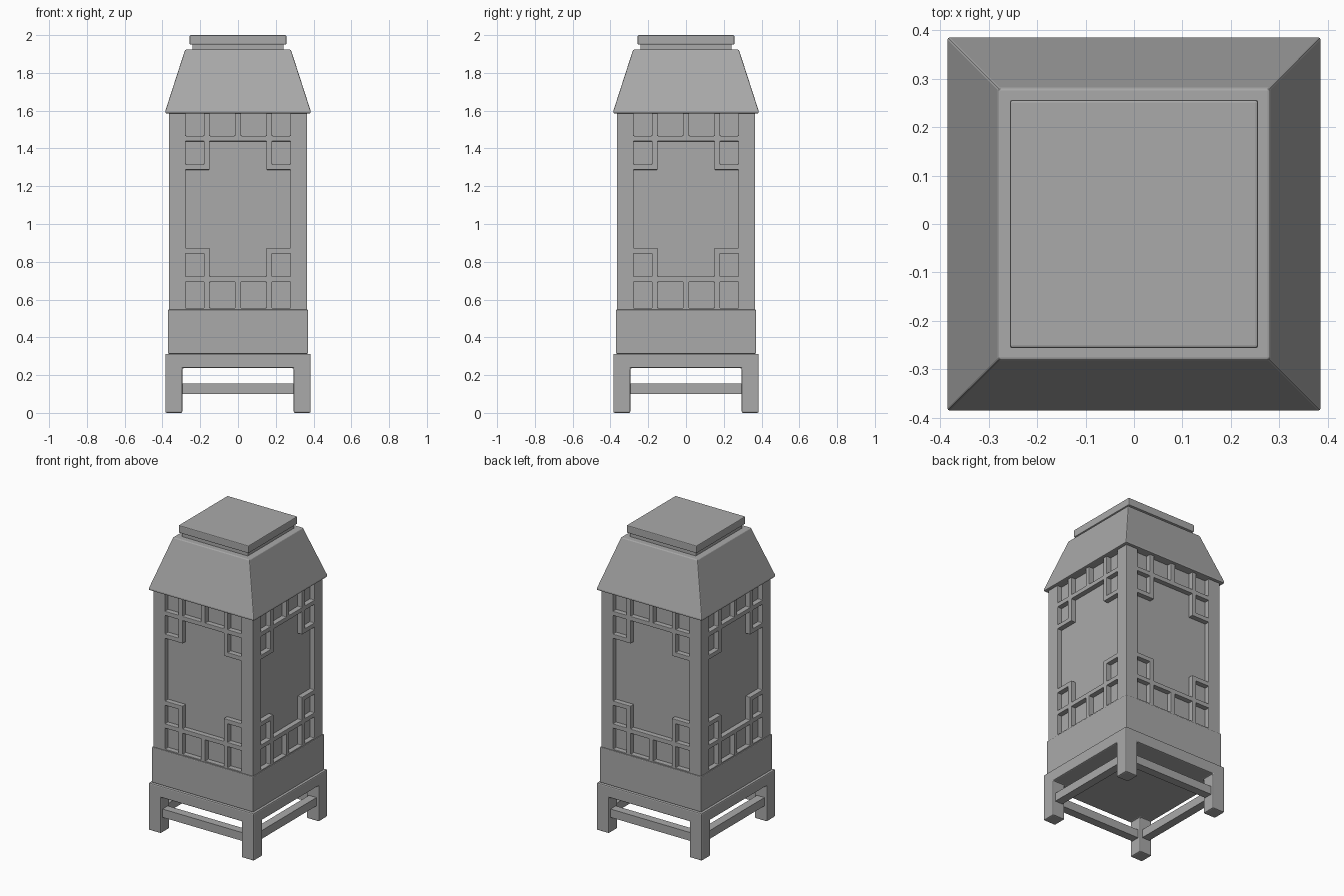
import bpy
import bmesh
from math import pi
from mathutils import Matrix, Vector

if "Cube" in bpy.data.objects:
    bpy.data.objects.remove(bpy.data.objects["Cube"])

stone = bpy.data.materials.new("grey stone")
stone.use_nodes = True
GREY = (0.4, 0.4, 0.4, 1)
stone.diffuse_color = GREY
stone.node_tree.nodes["Principled BSDF"].inputs["Base Color"].default_value = GREY


def finish(name, bm, bevel=0.0, thickness=0.0):
    """Turn a bmesh into an object, optionally a shell, with softened edges."""
    mesh = bpy.data.meshes.new(name)
    bm.to_mesh(mesh)
    bm.free()
    mesh.materials.append(stone)
    obj = bpy.data.objects.new(name, mesh)
    bpy.context.collection.objects.link(obj)
    if thickness:
        shell = obj.modifiers.new("shell", 'SOLIDIFY')
        shell.thickness = thickness
        shell.offset = -1
        shell.use_even_offset = True
    if bevel:
        soft = obj.modifiers.new("soft edges", 'BEVEL')
        soft.width = bevel
        soft.segments = 2
        soft.limit_method = 'ANGLE'
    return obj


def square_stack(name, levels, bevel=0.0):
    """Solid with square sections, given as (half width, height)."""
    bm = bmesh.new()
    rings = [[bm.verts.new((sx * r, sy * r, z))
              for sx, sy in ((-1, -1), (1, -1), (1, 1), (-1, 1))] for r, z in levels]
    for low, high in zip(rings, rings[1:]):
        for i in range(4):
            j = (i + 1) % 4
            bm.faces.new((low[i], low[j], high[j], high[i]))
    bm.faces.new(rings[0][::-1])
    bm.faces.new(rings[-1])
    return finish(name, bm, bevel)


# Stand: slab with four legs drawn down from its corners
OUT, INN = 0.385, 0.295
APRON, STAND_TOP = 0.237, 0.313
bm = bmesh.new()
cuts = (-OUT, -INN, INN, OUT)
grid = [[bm.verts.new((x, y, APRON)) for x in cuts] for y in cuts]
for j in range(3):
    for i in range(3):
        bm.faces.new((grid[j][i], grid[j][i + 1], grid[j + 1][i + 1], grid[j + 1][i]))
corners = [f for f in bm.faces
           if min(abs(c) for c in f.calc_center_median().xy) > INN]
top = bmesh.ops.extrude_face_region(bm, geom=bm.faces[:], use_keep_orig=True)["geom"]
bmesh.ops.translate(bm, vec=(0, 0, STAND_TOP - APRON),
                    verts=[g for g in top if isinstance(g, bmesh.types.BMVert)])
for face in bmesh.ops.extrude_discrete_faces(bm, faces=corners)["faces"]:
    bmesh.ops.translate(bm, vec=(0, 0, -APRON), verts=face.verts)
bmesh.ops.remove_doubles(bm, verts=bm.verts, dist=0.0001)
bmesh.ops.recalc_face_normals(bm, faces=bm.faces)
finish("stand", bm, 0.007)

# Stretchers between the legs
for k, side in enumerate(("front", "right", "back", "left")):
    bm = bmesh.new()
    bmesh.ops.create_cube(bm, size=1)
    bmesh.ops.scale(bm, vec=(2 * INN + 0.02, 0.055, 0.055), verts=bm.verts)
    bmesh.ops.translate(bm, vec=(0, -0.34, 0.128), verts=bm.verts)
    bmesh.ops.rotate(bm, matrix=Matrix.Rotation(-k * pi / 2, 3, 'Z'), verts=bm.verts)
    finish(side + "_stretcher", bm)

# Plinth and the recessed panels behind the lattice
square_stack("plinth", ((0.371, STAND_TOP), (0.371, 0.547)), 0.005)
square_stack("inner_panels", ((0.332, 0.547), (0.332, 1.59)))

# Lattice walls: keep the cells that belong to posts and bars, then thicken
WALL, OPENING, MID = 0.365, 0.278, 1.08
half_x = (0.016, 0.15, 0.18, OPENING, WALL)
half_z = (0.207, 0.236, 0.358, 0.387)
xs = [-x for x in reversed(half_x)] + list(half_x)
zs = [0.545, 0.555] + [MID - h for h in reversed(half_z)] + [MID + h for h in half_z] + [1.588]


def is_solid(x, z):
    ax, h = abs(x), abs(z - MID)
    frame = ax > OPENING or z < 0.555
    long_bar = 0.358 < h < 0.387
    short_bar = 0.207 < h < 0.236 and ax > 0.15
    side_bar = 0.15 < ax < 0.18 and h > 0.207
    centre_bar = ax < 0.016 and h > 0.358
    return frame or long_bar or short_bar or side_bar or centre_bar


bm = bmesh.new()
for k in range(4):
    turn = Matrix.Rotation(k * pi / 2, 3, 'Z')
    for x0, x1 in zip(xs, xs[1:]):
        for z0, z1 in zip(zs, zs[1:]):
            if is_solid((x0 + x1) / 2, (z0 + z1) / 2):
                bm.faces.new([bm.verts.new(turn @ Vector((x, -WALL, z)))
                              for x, z in ((x0, z0), (x1, z0), (x1, z1), (x0, z1))])
bmesh.ops.remove_doubles(bm, verts=bm.verts, dist=0.0005)
finish("lattice_walls", bm, 0.003, 0.036)

# Sloping roof, neck and cap
square_stack("roof", ((0.385, 1.586), (0.385, 1.598), (0.28, 1.923)), 0.005)
square_stack("neck", ((0.24, 1.92), (0.24, 1.952)))
square_stack("cap", ((0.256, 1.95), (0.256, 2.0)), 0.005)
